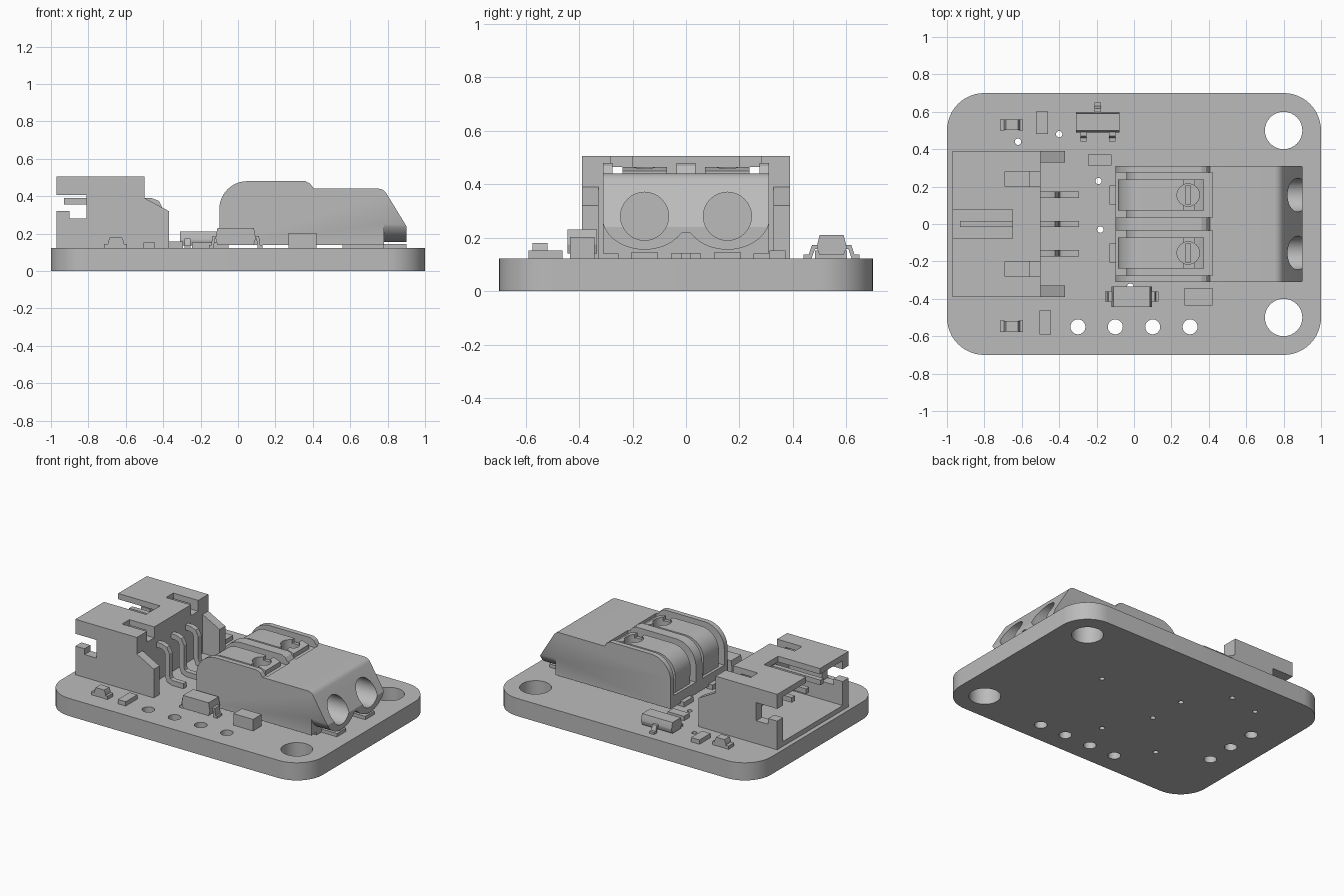
import bpy, bmesh, math
from mathutils import Vector

if "Cube" in bpy.data.objects:
    bpy.data.objects.remove(bpy.data.objects["Cube"])

grey = bpy.data.materials.new("plain_grey")
grey.diffuse_color = (0.5, 0.5, 0.5, 1)
grey.use_nodes = True
grey.node_tree.nodes["Principled BSDF"].inputs["Base Color"].default_value = grey.diffuse_color


def prism(name, pts, lo, hi, axis):
    """Extrude a 2D outline along an axis: X takes (y,z), Y takes (x,z), Z takes (x,y)."""
    def place(p, t):
        return {"X": (t, p[0], p[1]), "Y": (p[0], t, p[1]), "Z": (p[0], p[1], t)}[axis]
    bm = bmesh.new()
    a = [bm.verts.new(place(p, lo)) for p in pts]
    b = [bm.verts.new(place(p, hi)) for p in pts]
    bm.faces.new(a)
    bm.faces.new(b[::-1])
    n = len(pts)
    for i in range(n):
        j = (i + 1) % n
        bm.faces.new((a[i], b[i], b[j], a[j]))
    bmesh.ops.recalc_face_normals(bm, faces=bm.faces)
    me = bpy.data.meshes.new(name)
    bm.to_mesh(me)
    bm.free()
    me.materials.append(grey)
    ob = bpy.data.objects.new(name, me)
    bpy.context.collection.objects.link(ob)
    return ob


def box(name, x0, x1, y0, y1, z0, z1):
    return prism(name, [(x0, y0), (x1, y0), (x1, y1), (x0, y1)], z0, z1, "Z")


def arc(cx, cy, r, a0, a1, n):
    return [(cx + r * math.cos(math.radians(a0 + (a1 - a0) * i / n)),
             cy + r * math.sin(math.radians(a0 + (a1 - a0) * i / n))) for i in range(n + 1)]


def cyl(name, u, v, r, lo, hi, axis, n=32):
    return prism(name, arc(u, v, r, 0, 360, n)[:-1], lo, hi, axis)


def cut(ob, *cutters):
    for c in cutters:
        m = ob.modifiers.new("cut", "BOOLEAN")
        m.operation, m.solver, m.object = "DIFFERENCE", "EXACT", c
        bpy.context.view_layer.objects.active = ob
        bpy.ops.object.modifier_apply(modifier=m.name)
        bpy.data.objects.remove(c)


def ribbon(name, path, thick, lo, hi, axis):
    """Bent strip of even thickness along a 2D path."""
    p = [Vector(q) for q in path]
    left, right = [], []
    for i, q in enumerate(p):
        d0 = (q - p[max(i - 1, 0)]) if i else p[1] - p[0]
        d1 = (p[i + 1] - q) if i < len(p) - 1 else d0
        n0, n1 = (Vector((-d.y, d.x)).normalized() for d in (d0, d1))
        m = (n0 + n1).normalized()
        off = m * (thick / 2 / max(m.dot(n0), 0.4))
        left.append(tuple(q + off))
        right.append(tuple(q - off))
    return prism(name, left + right[::-1], lo, hi, axis)


# Circuit board with rounded corners and drilled holes
T = 0.122
board = prism("circuit_board", arc(0.8, 0.5, 0.2, 0, 90, 12) + arc(-0.8, 0.5, 0.2, 90, 180, 12)
              + arc(-0.8, -0.5, 0.2, 180, 270, 12) + arc(0.8, -0.5, 0.2, 270, 360, 12), 0, T, "Z")
holes = [(0.8, s * 0.5, 0.1) for s in (-1, 1)]
holes += [(x, -0.55, 0.04) for x in (-0.3, -0.1, 0.1, 0.3)]
holes += [(-0.79, y, 0.04) for y in (-0.2, 0, 0.2)]
holes += [(x, y, 0.017) for x, y in ((-0.62, 0.44), (-0.4, 0.48), (-0.19, 0.23), (-0.18, -0.03),
                                    (0.38, 0.14), (-0.02, -0.335), (-0.47, -0.35))]
for x, y, r in holes:
    cut(board, cyl("drill", x, y, r, -0.1, 0.3, "Z"))

# Terminal block housing
outline = ([(-0.1, 0.14)] + arc(0.05, 0.33, 0.15, 180, 90, 12) + [(0.36, 0.48), (0.385, 0.468), (0.405, 0.44)]
           + arc(0.75, 0.39, 0.05, 90, 30, 5) + [(0.9, 0.24), (0.9, 0.14)])
block = prism("terminal_block", outline, -0.31, 0.31, "Y")
# scalloped underside below the wire entries
under = []
for i in range(41):
    y = -0.32 + 0.64 * i / 40
    k = min(1, abs(abs(y) - 0.155) / 0.16)
    under.append((y, min(0.28 - 0.125 * math.sqrt(1 - k * k), 0.22 if abs(y) < 0.1 else 0.28)))
cut(block, prism("scallop", under + [(0.32, 0.1), (-0.32, 0.1)], 0.78, 0.95, "X"))
channel = ([(-0.2, 0.22), (-0.04, 0.22)] + arc(0.05, 0.33, 0.09, 180, 90, 10)
           + [(0.42, 0.42), (0.42, 0.6), (-0.2, 0.6)])
lever_side = ([(-0.08, 0.2)] + arc(0.05, 0.33, 0.135, 180, 90, 10)
              + [(0.33, 0.465), (0.375, 0.45), (0.375, 0.38), (0.0, 0.38), (0.0, 0.2)])
for s in (-1, 1):
    y = s * 0.155
    cut(block, prism("channel", channel, y - 0.12, y + 0.12, "Y"),
        cyl("wire_entry", y, 0.28, 0.09, 0.45, 1.0, "X"),
        cyl("screw_well", 0.29, y, 0.06, 0.36, 0.6, "Z"))
    # Clamp lever with slotted release well
    lever = prism("clamp_lever", lever_side, y - 0.083, y + 0.083, "Y")
    cut(lever, box("slot", 0.265, 0.32, y - 0.1, y + 0.1, 0.44, 0.6),
        cyl("screw_well", 0.29, y, 0.06, 0.3, 0.6, "Z"))
    box("clamp_screw", 0.275, 0.305, y - 0.05, y + 0.05, 0.36, 0.41)
    # Solder feet
    box("front_foot", 0.77, 0.9, y - 0.05, y + 0.05, T, 0.145)
    box("rear_foot", -0.13, -0.05, y - 0.05, y + 0.05, T, 0.155)
    box("block_standoff", 0.56, 0.78, y - 0.1, y + 0.1, T, 0.142)

# Plug socket: shell open to the left, ears at the right
shell = [(-0.97, T), (-0.37, T), (-0.37, 0.32), (-0.5, 0.39), (-0.5, 0.505), (-0.97, 0.505),
         (-0.97, 0.405), (-0.81, 0.405), (-0.81, 0.28), (-0.9, 0.28), (-0.9, 0.32), (-0.97, 0.32)]
socket = prism("plug_socket", shell, -0.39, 0.39, "Y")
cut(socket, box("cavity", -1.1, -0.56, -0.325, 0.325, 0.155, 0.465),
    box("roof_slot", -1.1, -0.65, -0.077, 0.077, 0.3, 0.6),
    box("ear_gap", -0.5, -0.3, -0.328, 0.328, 0.05, 0.6))
for s in (-1, 1):
    cut(socket, box("roof_notch", -0.69, -0.45, s * 0.24 - 0.04, s * 0.24 + 0.04, 0.43, 0.6))

# Bent socket pins
for y in (-0.157, 0, 0.157):
    ribbon("socket_pin", [(-0.93, 0.372), (-0.465, 0.372), (-0.435, 0.36), (-0.42, 0.33), (-0.42, 0.18),
                          (-0.408, 0.15), (-0.38, 0.14), (-0.295, 0.14)], 0.035, y - 0.017, y + 0.017, "Y")

# Three-lead transistor
prism("transistor_body", [(0.49, 0.16), (0.49, 0.17), (0.50, 0.21), (0.59, 0.21), (0.60, 0.17),
                          (0.60, 0.16), (0.59, 0.135), (0.50, 0.135)], -0.31, -0.077, "X")
for x, s in ((-0.27, -1), (-0.117, -1), (-0.193, 1)):
    path = [(0.545 + s * d, z) for d, z in ((0.04, 0.165), (0.068, 0.165), (0.08, 0.13), (0.105, 0.13))]
    ribbon("transistor_lead", path, 0.015, x - 0.017, x + 0.017, "X")

# Diode with two leads
prism("diode_body", [(-0.12, 0.175), (-0.11, 0.23), (0.085, 0.23), (0.095, 0.175), (0.085, 0.14),
                     (-0.11, 0.14)], -0.443, -0.333, "Y")
for s in (-1, 1):
    path = [(-0.0125 + s * d, z) for d, z in ((0.09, 0.18), (0.118, 0.18), (0.124, 0.131), (0.143, 0.131))]
    ribbon("diode_lead", path, 0.015, -0.415, -0.36, "Y")

# Chip parts: capacitor and resistors
box("capacitor", 0.27, 0.42, -0.435, -0.342, T, 0.202)
box("resistor", -0.525, -0.46, 0.482, 0.602, T, 0.152)
box("resistor", -0.505, -0.445, -0.59, -0.463, T, 0.152)
box("resistor", -0.245, -0.12, 0.312, 0.372, T, 0.152)

# Indicator lamps with end pads
for y in (0.53, -0.547):
    prism("lamp_body", [(-0.695, T), (-0.61, T), (-0.61, 0.155), (-0.62, 0.18), (-0.685, 0.18),
                        (-0.695, 0.155)], y - 0.028, y + 0.028, "Y")
    for x in (-0.705, -0.605):
        box("lamp_pad", x - 0.012, x + 0.012, y - 0.03, y + 0.03, T, 0.145)

# Smooth the curved walls, keep edges sharp
bpy.ops.object.select_all(action="SELECT")
bpy.context.view_layer.objects.active = board
bpy.ops.object.shade_smooth_by_angle(angle=math.radians(25))
